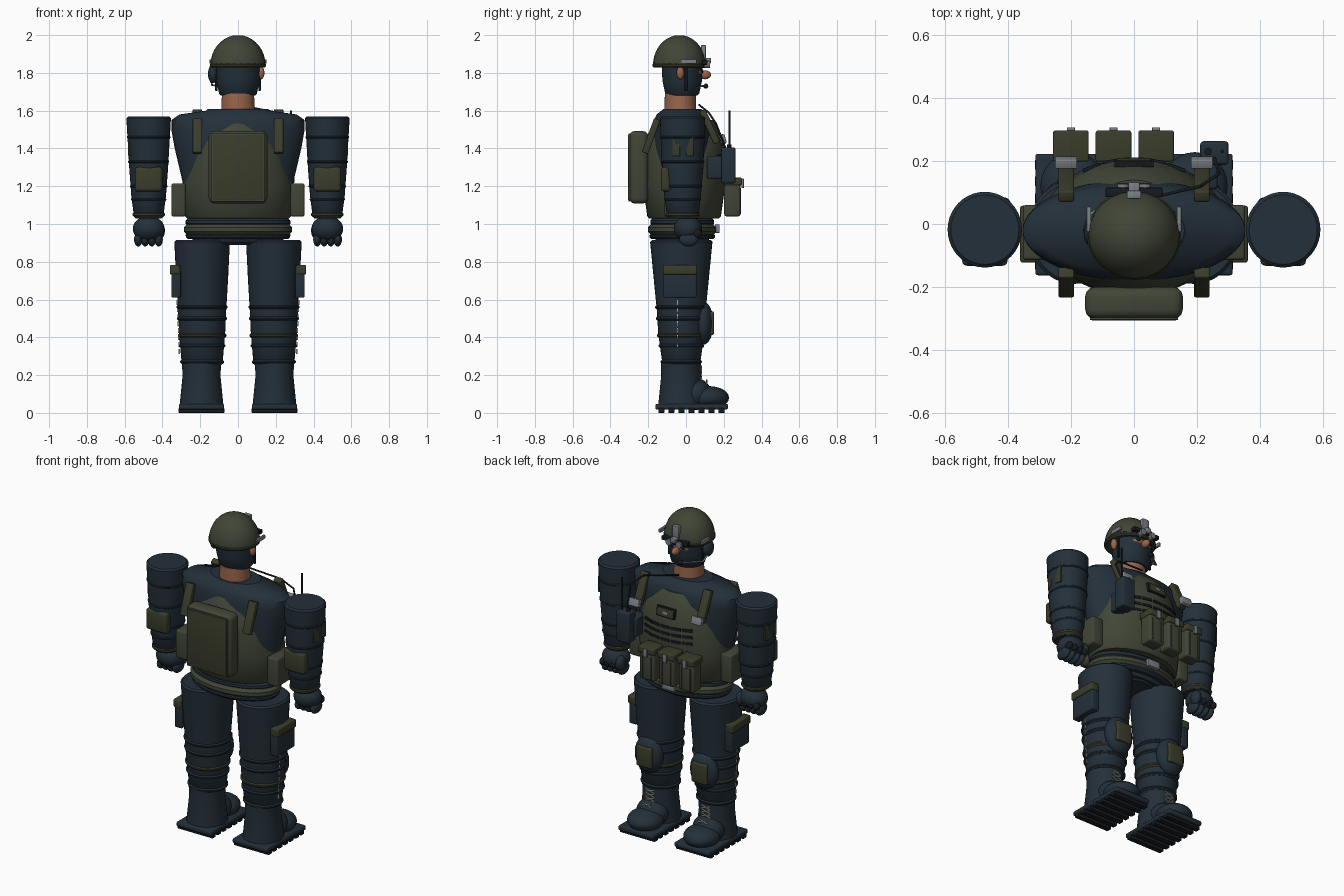
import bpy, bmesh, math
from mathutils import Matrix, Vector

if "Cube" in bpy.data.objects:
    bpy.data.objects.remove(bpy.data.objects["Cube"])


def material(name, *rgb):
    m = bpy.data.materials.new(name)
    m.use_nodes = True
    m.diffuse_color = (*rgb, 1)
    shader = m.node_tree.nodes["Principled BSDF"]
    shader.inputs["Base Color"].default_value = (*rgb, 1)
    shader.inputs["Roughness"].default_value = .8
    return m


navy = material("navy cloth", .017, .029, .041)
olive = material("olive armour", .052, .06, .037)
dark_olive = material("dark olive pads", .042, .046, .024)
skin = material("skin", .32, .13, .07)
grey = material("grey metal", .2, .22, .24)
black = material("black rubber", .008, .011, .015)
thread = material("pale thread", .4, .4, .34)


def finish(name, mat, bm, pair):
    """Turn a bmesh into a smooth object; pair mirrors it to the other side."""
    bmesh.ops.recalc_face_normals(bm, faces=bm.faces)
    mesh = bpy.data.meshes.new(name)
    bm.to_mesh(mesh)
    bm.free()
    mesh.materials.append(mat)
    ob = bpy.data.objects.new(name, mesh)
    bpy.context.collection.objects.link(ob)
    bpy.ops.object.select_all(action="DESELECT")
    ob.select_set(True)
    bpy.context.view_layer.objects.active = ob
    bpy.ops.object.shade_smooth_by_angle(angle=math.radians(40))
    if pair:
        mirror = ob.modifiers.new("other side", "MIRROR")
        mirror.use_mirror_merge = False


def box(name, mat, centre, size, tilt=0, turn=0, round_off=.15, pair=False):
    bm = bmesh.new()
    bmesh.ops.create_cube(bm, size=1, matrix=Matrix.Diagonal((*size, 1)))
    bmesh.ops.bevel(bm, geom=bm.edges[:], offset=min(size) * round_off, segments=3,
                    profile=.5, affect="EDGES")
    bm.transform(Matrix.Translation(centre) @ Matrix.Rotation(turn, 4, "Z") @ Matrix.Rotation(tilt, 4, "X"))
    finish(name, mat, bm, pair)


def ball(name, mat, centre, radii, pair=False):
    bm = bmesh.new()
    bmesh.ops.create_uvsphere(bm, u_segments=24, v_segments=12, radius=1,
                              matrix=Matrix.Translation(centre) @ Matrix.Diagonal((*radii, 1)))
    finish(name, mat, bm, pair)


def loft(name, mat, centre, rings, soft=.01, pair=False, sides=40):
    """Stack elliptical rings (height, x radius, y radius), with softened ends."""
    (low, lx, ly), (high, hx, hy) = rings[0], rings[-1]
    if soft:
        rings = [(low, lx - soft, ly - soft), (low + soft, lx, ly), *rings[1:-1],
                 (high - soft, hx, hy), (high, hx - soft, hy - soft)]
    bm = bmesh.new()
    angles = [math.tau * i / sides for i in range(sides)]
    loops = [[bm.verts.new((centre[0] + rx * math.cos(a), centre[1] + ry * math.sin(a), z))
              for a in angles] for z, rx, ry in rings]
    for lower, upper in zip(loops, loops[1:]):
        for i in range(sides):
            bm.faces.new((lower[i - 1], lower[i], upper[i], upper[i - 1]))
    bm.faces.new(loops[0])
    bm.faces.new(loops[-1])
    finish(name, mat, bm, pair)


def band(name, mat, centre, rings, z, height, swell=.007, pair=False):
    """Wrap a raised band around a lofted part, fitted to its girth at z."""
    for below, above in zip(rings, rings[1:]):
        if below[0] <= z <= above[0]:
            girth = Vector(below).lerp(Vector(above), (z - below[0]) / (above[0] - below[0]))
            rx, ry = girth.y + swell, girth.z + swell
            ends = [(z - height / 2, rx, ry), (z + height / 2, rx, ry)]
            loft(name, mat, centre, ends, height / 3, pair)
            break


def tube(name, mat, radius, *points, pair=False):
    bm = bmesh.new()
    for start, end in zip(map(Vector, points), map(Vector, points[1:])):
        aim = (end - start).to_track_quat("Z", "Y").to_matrix().to_4x4()
        bmesh.ops.create_cone(bm, cap_ends=True, segments=10, radius1=radius, radius2=radius,
                              depth=(end - start).length, matrix=Matrix.Translation((start + end) / 2) @ aim)
    finish(name, mat, bm, pair)


# Torso, vest, belt and pelvis
body = (0, -.02)
torso = [(.9, .24, .14), (1.2, .288, .165), (1.4, .335, .165), (1.5, .353, .16),
         (1.55, .353, .15), (1.58, .31, .135), (1.61, .17, .11)]
loft("torso", navy, body, torso)
loft("vest", olive, (0, -.01), [(1.03, .28, .195), (1.2, .295, .217), (1.35, .275, .217),
                                (1.45, .24, .205), (1.55, .16, .16)])
band("shirt_hem", navy, body, torso, 1.01, .05, .02)
band("belt", olive, body, torso, .97, .065, .036)
band("belt_lower_edge", navy, body, torso, .935, .03, .03)
loft("pelvis", navy, body, [(.89, .13, .12), (.95, .28, .165)])
box("belt_buckle", grey, (0, .165, .975), (.085, .025, .045))

# Backpack with stitched panel
box("backpack", olive, (0, -.25, 1.3), (.31, .1, .385), round_off=.3)
box("panel_border", olive, (0, -.3, 1.3), (.28, .008, .36))
box("backpack_panel", dark_olive, (0, -.302, 1.3), (.265, .008, .345))

# Magazine pouches
for i in (-1, 0, 1):
    x = i * .135 - .065
    box("magazine_pouch", olive, (x, .245, 1.14), (.105, .085, .2))
    box("pouch_flap", dark_olive, (x, .247, 1.225), (.113, .098, .04))
    box("pouch_clip", grey, (x, .3, 1.215), (.025, .012, .05))
    for side in (-1, 1):
        box("pouch_rib", dark_olive, (x + side * .03, .288, 1.12), (.008, .008, .14))

# Webbing loops follow the curve of the chest
for row in range(3):
    for column in range(-2, 3):
        a = column / 4
        box("webbing", black, (.28 * math.sin(a), .215 * math.cos(a) - .01, 1.28 + row * .04),
            (.06, .012, .016), turn=-a * .7)

# Chest patch
for name, mat, layer, size in (("patch_border", black, 0, (.125, .018, .06)),
                               ("patch_face", dark_olive, 1, (.11, .014, .047)),
                               ("patch_badge", grey, 2, (.03, .008, .018))):
    box(name, mat, (0, .193 + layer * .006, 1.445), size, tilt=.15)

# Radio with antenna and cable
box("radio", navy, (.255, .225, 1.31), (.09, .075, .19))
box("radio_mount", navy, (.23, .16, 1.3), (.07, .1, .12))
tube("antenna", black, .006, (.28, .23, 1.4), (.28, .23, 1.6))
tube("radio_knob", black, .012, (.235, .23, 1.4), (.235, .23, 1.42))
tube("radio_cable", black, .005, (.255, .21, 1.4), (.27, .16, 1.53), (.21, .12, 1.59), (0, .07, 1.63))

# Neck, head and face
loft("neck", skin, (0, -.03), [(1.57, .09, .085), (1.7, .085, .082)])
loft("balaclava", navy, body, [(1.68, .1, .09), (1.76, .115, .105), (1.9, .12, .11)])
ball("eye_opening", skin, (0, .03, 1.805), (.085, .062, .028))
ball("nose", skin, (0, .1, 1.79), (.02, .032, .024))
ball("ears", skin, (.122, -.03, 1.8), (.018, .02, .034), pair=True)
ball("eyes", black, (.036, .082, 1.81), (.014, .01, .009), pair=True)

# Helmet dome and rim
crown = (0, -.035)
arc = [math.radians(10 * step) for step in range(9)]
dome = [(1.84 + .16 * math.sin(a), .146 * math.cos(a), .14 * math.cos(a)) for a in arc]
loft("helmet", olive, crown, dome, soft=0, sides=24)
band("helmet_rim", dark_olive, crown, dome, 1.84, .025, .003)

# Night goggles and helmet fittings
box("goggle_mount", grey, (0, .093, 1.905), (.045, .025, .085))
box("goggle_arm", grey, (0, .115, 1.865), (.035, .035, .03))
box("goggle_bridge", black, (0, .1, 1.855), (.18, .03, .024))
tube("goggle_tubes", grey, .019, (.035, .085, 1.845), (.035, .127, 1.845), pair=True)
box("helmet_rails", grey, (.143, .015, 1.86), (.014, .08, .022), pair=True)
box("chin_straps", black, (.115, 0, 1.765), (.012, .014, .12), pair=True)

# Headset on one side
ball("headset_cup", navy, (-.133, -.03, 1.795), (.026, .042, .05))
tube("microphone_boom", grey, .005, (-.142, -.02, 1.77), (-.138, .03, 1.735), (-.04, .105, 1.73))
ball("microphone", black, (-.035, .105, 1.73), (.018, .013, .013))

# Shoulder straps and side pouches
box("back_straps", dark_olive, (.215, -.185, 1.465), (.05, .035, .19), tilt=-.35, pair=True)
box("front_straps", dark_olive, (.215, .125, 1.515), (.05, .035, .19), tilt=.42, pair=True)
box("strap_buckles", grey, (.215, .195, 1.45), (.07, .03, .045), tilt=.3, pair=True)
box("side_pouches", olive, (.315, -.027, 1.127), (.075, .175, .175), pair=True)

# Arms with folds, cuffs and pads
shoulder = (.473, -.018)
arm = [(1.03, .078, .083), (1.15, .092, .097), (1.3, .103, .11), (1.57, .118, .12)]
loft("arms", navy, shoulder, arm, pair=True)
for z in (1.13, 1.2, 1.33, 1.46):
    band("sleeve_fold", navy, shoulder, arm, z, .016, .004, pair=True)
band("wrist_straps", dark_olive, shoulder, arm, 1.05, .03, .005, pair=True)
box("elbow_pads", dark_olive, (.473, -.105, 1.237), (.145, .055, .13), round_off=.3, pair=True)
for y in (-.05, .02):
    box("sleeve_patch", dark_olive, (.566, y, 1.41), (.024, .042, .1), turn=y * 5, pair=True)

# Gloved fists
ball("gloves", navy, (.473, .01, .975), (.084, .075, .068), pair=True)
for i in range(4):
    x = .42 + i * .036
    ball("finger", navy, (x, .015, .918), (.022, .05, .037), pair=True)
    ball("knuckle", black, (x, .06, .95), (.02, .025, .024), pair=True)
ball("thumbs", navy, (.413, .05, .965), (.026, .035, .045), pair=True)

# Trouser legs with folds and straps
hip = (.19, -.025)
leg = [(.25, .108, .1), (.42, .122, .122), (.55, .128, .13), (.7, .137, .145), (.915, .147, .165)]
loft("trouser_legs", navy, hip, leg, pair=True)
for z in (.27, .355, .5, .56):
    band("trouser_fold", navy, hip, leg, z, .02, pair=True)
band("shin_straps", dark_olive, hip, leg, .41, .024, pair=True)
ball("knee_pads", navy, (.19, .09, .475), (.092, .056, .115), pair=True)
box("knee_plates", dark_olive, (.19, .133, .475), (.105, .03, .125), round_off=.3, pair=True)
box("thigh_pouches", navy, (.328, -.032, .695), (.05, .175, .17), pair=True)
box("thigh_pouch_flaps", dark_olive, (.335, -.032, .758), (.052, .18, .05), pair=True)
for i in range(8):
    box("seam_stitch", thread, (.31 + i * .0015, -.045, .325 + i * .037), (.008, .005, .026), pair=True)

# Boots, laces and treaded soles
loft("boot_shafts", navy, (.193, -.027), [(.03, .116, .12), (.2, .1, .104), (.28, .105, .106)], pair=True)
ball("boot_toes", navy, (.193, .12, .08), (.104, .108, .062), pair=True)
ball("boot_insteps", navy, (.193, .05, .1), (.098, .085, .085), pair=True)
box("boot_soles", navy, (.193, .03, .033), (.24, .385, .03), round_off=.3, pair=True)
for i in range(7):
    box("sole_tread", black, (.193, i * .053 - .13, .013), (.242, .033, .026), pair=True)
for i in range(4):
    y, z = (.11, .155) if i == 0 else (.08, .155 + i * .025)
    for side in (-.03, .03):
        tube("boot_lace", thread, .004, (.193 - side, y, z), (.193 + side, y, z + .02), pair=True)
